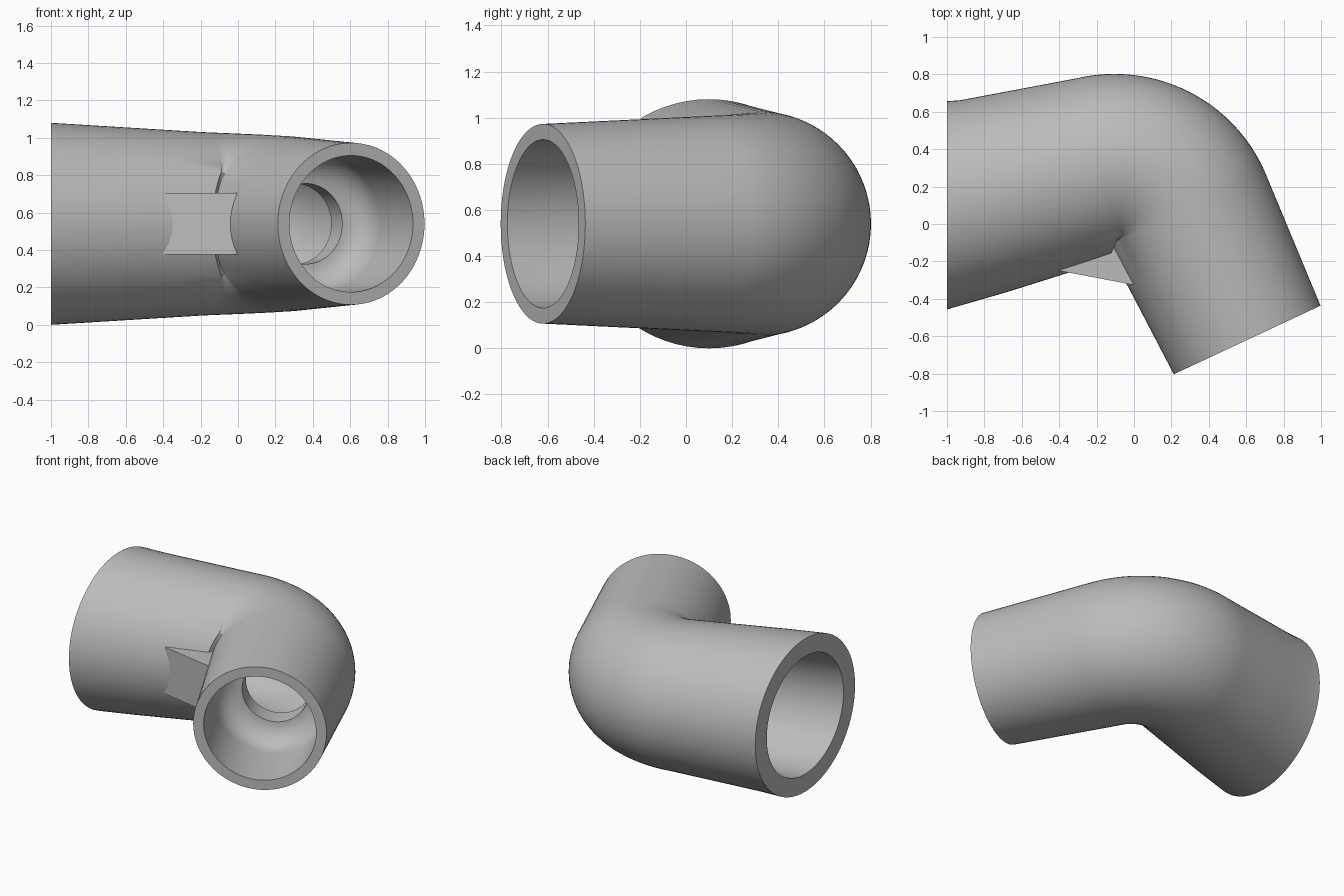
import bpy, bmesh, math
from mathutils import Vector

cube = bpy.data.objects.get("Cube")
if cube:
    bpy.data.objects.remove(cube, do_unlink=True)

grey = bpy.data.materials.new("plain grey")
grey.use_nodes = True
colour = (0.5, 0.5, 0.5, 1)
grey.diffuse_color = colour
grey.node_tree.nodes["Principled BSDF"].inputs["Base Color"].default_value = colour

# Centre line: straight, arc, straight
UP = Vector((0, 0, 1))
MID_Z = 0.54
SIDES = 72
BEND = 0.4
start = Vector((-1, 0.1, MID_Z))
end = Vector((0.605, -0.62, MID_Z))
d1 = Vector((0.97, 0.243, 0)).normalized()
d2 = Vector((0.424, -0.906, 0)).normalized()
turn = d1.angle(d2)


def outward(d):
    return UP.cross(d)


# Corner where the two straight axes meet
gap = end - start
t = (gap.x * d2.y - gap.y * d2.x) / (d1.x * d2.y - d1.y * d2.x)
corner = start + d1 * t
reach = BEND * math.tan(turn / 2)
arc_a, arc_b = corner - d1 * reach, corner + d2 * reach
pivot = arc_a - outward(d1) * BEND
bisector = (d1 + d2).normalized()
len1 = (arc_a - start).length
len_arc = BEND * turn
total = len1 + len_arc + (end - arc_b).length


def frame(s):
    """Point and direction on the centre line at distance s."""
    if s <= len1:
        return start + d1 * s, d1
    if s >= len1 + len_arc:
        return arc_b + d2 * (s - len1 - len_arc), d2
    a = (s - len1) / BEND
    d = Vector((d1.x * math.cos(a) + d1.y * math.sin(a),
                d1.y * math.cos(a) - d1.x * math.sin(a), 0))
    return pivot + outward(d) * BEND, d


def ring(s, r):
    centre, d = frame(s)
    first = s < len1 + len_arc / 2
    pts = []
    for i in range(SIDES):
        a = 2 * math.pi * i / SIDES
        side, rise = r * math.cos(a), UP * r * math.sin(a)
        p = centre + outward(d) * side + rise
        # Mitre the tight inside of the elbow
        over = (p - pivot).dot(bisector)
        if (over > 0) == first and side < -BEND:
            base, d0 = (arc_a, d1) if first else (arc_b, d2)
            p = base + outward(d0) * side + rise
            p -= d0 * ((p - pivot).dot(bisector) / d0.dot(bisector))
        # Cut the wide end square to x
        if s == 0:
            p += d1 * ((start.x - p.x) / d1.x)
        pts.append(p)
    return pts


def radius(s, profile):
    for (s0, r0), (s1, r1) in zip(profile, profile[1:]):
        if s <= s1:
            return r0 + (r1 - r0) * (s - s0) / (s1 - s0)
    return profile[-1][1]


def finish(name, bm, angle):
    bmesh.ops.remove_doubles(bm, verts=bm.verts, dist=0.0005)
    bmesh.ops.recalc_face_normals(bm, faces=bm.faces)
    mesh = bpy.data.meshes.new(name)
    bm.to_mesh(mesh)
    bm.free()
    mesh.materials.append(grey)
    ob = bpy.data.objects.new(name, mesh)
    bpy.context.collection.objects.link(ob)
    bpy.ops.object.select_all(action='DESELECT')
    bpy.context.view_layer.objects.active = ob
    ob.select_set(True)
    bpy.ops.object.shade_smooth_by_angle(angle=math.radians(angle))


bend_steps = [len1 + len_arc * i / 32 for i in range(33)]

# Outer skin tapers from the wide end to the narrow end
skin = [(0, 0.54), (0.62, 0.503), (len1, 0.49), (len1 + len_arc, 0.467), (total, 0.433)]
stations = [0, 0.2, 0.4, 0.62] + bend_steps + [total - 0.5, total - 0.25, total]
outer = [(s, radius(s, skin)) for s in stations]

# Wide bore follows the bend, up to the internal wall
wide = [(0, 0.415), (len1, 0.37), (total - 0.71, 0.36)]
bore = [(s, radius(s, wide)) for s in [0, 0.2, 0.5] + bend_steps + [total - 0.71]]

# Narrow throat, rounded shoulder and front socket
bore += [(total - 0.71, 0.215), (total - 0.57, 0.215)]
for i in range(1, 9):
    a = math.pi / 2 * i / 8
    bore.append((total - 0.57 + 0.16 * (1 - math.cos(a)), 0.215 + 0.15 * math.sin(a)))
bore.append((total, 0.365))

# Elbow pipe as one closed wall
bm = bmesh.new()
loops = [[bm.verts.new(p) for p in ring(s, r)] for s, r in outer + bore[::-1]]
for a, b in zip(loops, loops[1:] + loops[:1]):
    for i in range(SIDES):
        j = (i + 1) % SIDES
        bm.faces.new((a[i], a[j], b[j], b[i]))
finish("elbow_pipe", bm, 35)

# Flat gusset block filling the inner corner
bm = bmesh.new()
outline = [(-0.4, -0.25), (-0.005, -0.325), (0.02, -0.25),
           (-0.06, -0.14), (-0.13, -0.1), (-0.3, -0.17)]
base = bm.faces.new([bm.verts.new((x, y, 0.375)) for x, y in outline])
new = bmesh.ops.extrude_face_region(bm, geom=[base])["geom"]
bmesh.ops.translate(bm, vec=(0, 0, 0.33),
                    verts=[v for v in new if isinstance(v, bmesh.types.BMVert)])
finish("corner_gusset", bm, 10)
